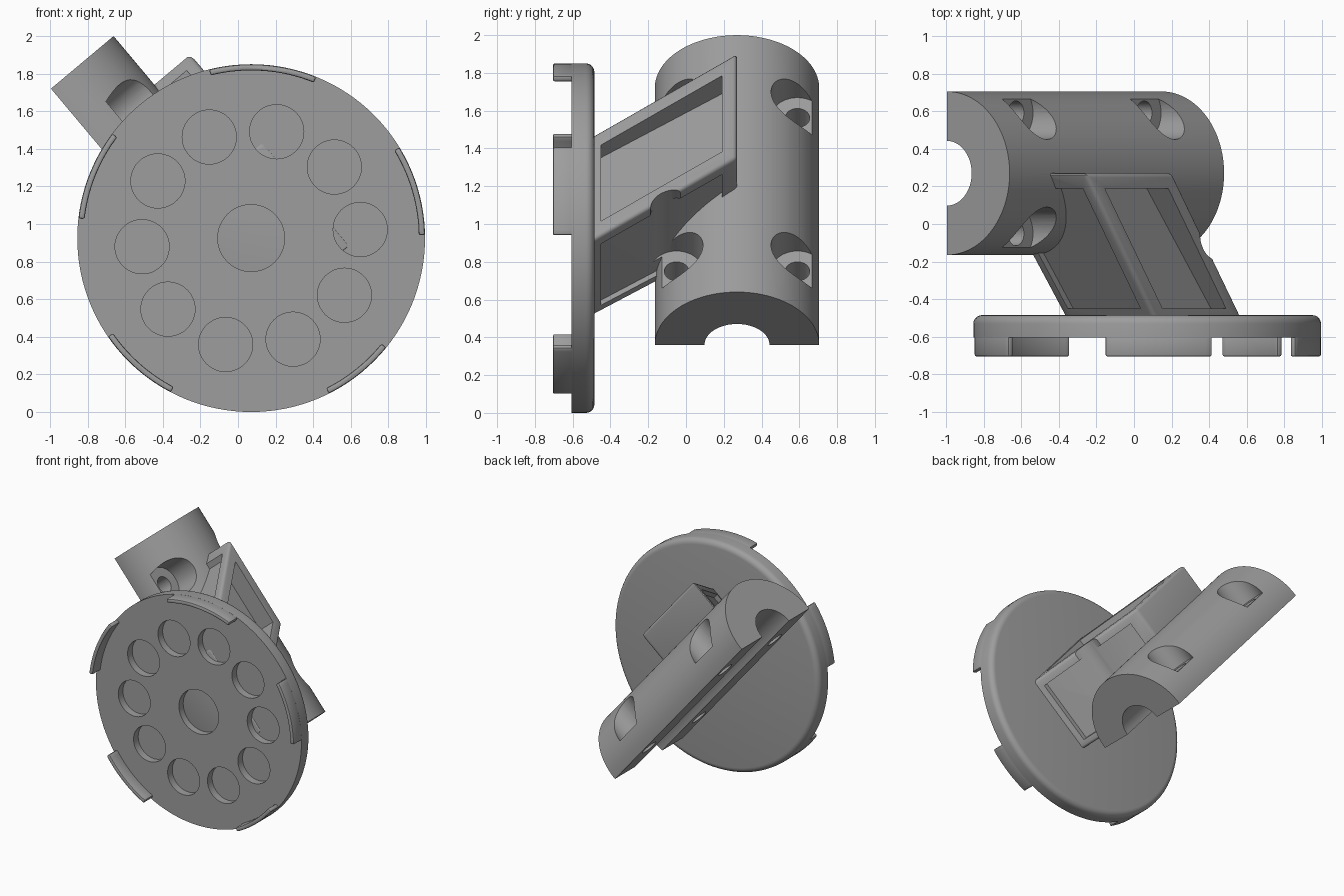
import bpy, bmesh, math
from mathutils import Matrix, Vector

if "Cube" in bpy.data.objects:
    bpy.data.objects.remove(bpy.data.objects["Cube"])

grey = bpy.data.materials.new("plain_grey")
grey.diffuse_color = (0.34, 0.34, 0.34, 1)
grey.use_nodes = True
grey.node_tree.nodes["Principled BSDF"].inputs["Base Color"].default_value = grey.diffuse_color

# Clamp frame: local X runs along the tube, local Z points out to its crown
FRAME = Matrix.Translation((-0.995, 0, 1.72)) @ Matrix.Rotation(math.radians(50), 4, 'Y')
R, LENGTH, AXIS_Y = 0.435, 1.775, 0.27
DISC_X, DISC_Z, DISC_R = 0.07, 0.925, 0.925


def loft(name, rings, matrix=Matrix()):
    """Skin a stack of equal rings and cap both ends."""
    bm = bmesh.new()
    loops = [[bm.verts.new(matrix @ Vector(p)) for p in ring] for ring in rings]
    n = len(loops[0])
    for a, b in zip(loops, loops[1:]):
        for i in range(n):
            j = (i + 1) % n
            bm.faces.new((a[i], a[j], b[j], b[i]))
    bm.faces.new(loops[0])
    bm.faces.new(loops[-1])
    bmesh.ops.recalc_face_normals(bm, faces=bm.faces)
    mesh = bpy.data.meshes.new(name)
    bm.to_mesh(mesh)
    bm.free()
    mesh.materials.append(grey)
    ob = bpy.data.objects.new(name, mesh)
    bpy.context.collection.objects.link(ob)
    return ob


def apply_modifier(ob, mod):
    bpy.context.view_layer.objects.active = ob
    bpy.ops.object.modifier_apply(modifier=mod.name)


def combine(ob, other, operation='DIFFERENCE'):
    mod = ob.modifiers.new("boolean", 'BOOLEAN')
    mod.operation, mod.solver, mod.object = operation, 'EXACT', other
    apply_modifier(ob, mod)
    bpy.data.objects.remove(other)


def bevel(ob, width, segments=3):
    mod = ob.modifiers.new("bevel", 'BEVEL')
    mod.width, mod.segments = width, segments
    mod.limit_method, mod.angle_limit = 'ANGLE', math.radians(40)
    apply_modifier(ob, mod)


def smooth(ob):
    bpy.ops.object.select_all(action='DESELECT')
    ob.select_set(True)
    bpy.context.view_layer.objects.active = ob
    bpy.ops.object.shade_smooth_by_angle(angle=math.radians(30))


def circle_xz(x, z, r, y, n=48):
    return [(x + r * math.cos(2 * math.pi * i / n), y, z + r * math.sin(2 * math.pi * i / n))
            for i in range(n)]


def leaning_box(name, p0, p1, y0, y1, q0, q1):
    """Box that leans along the tube as it rises from the disc."""
    rings = []
    for y in (y0, y1):
        s = 0.33 + (AXIS_Y - y) * 0.748
        lift = (AXIS_Y - y) * 0.07
        rings.append([(s + p0, y, q0 + lift), (s + p1, y, q0 + lift), (s + p1, y, q1), (s + p0, y, q1)])
    return loft(name, rings, FRAME)


# Leaning arm with framed recesses on its four sides
W, H = 0.725, 0.685
arm = leaning_box("arm", 0, W, -0.55, AXIS_Y, 0.004, H)
bevel(arm, 0.022)
for p0, p1, q0, q1 in ((0.10, W - 0.10, H - 0.155, H + 0.2),
                       (-0.2, 0.045, 0.06, H - 0.07),
                       (W - 0.035, W + 0.2, 0.06, H - 0.07),
                       (0.08, W - 0.08, -0.2, 0.03)):
    combine(arm, leaning_box("recess", p0, p1, -0.45, 0.19, q0, q1))

# Half tube clamp
N = 64
half = [(AXIS_Y + R * math.cos(math.pi * i / N), R * math.sin(math.pi * i / N)) for i in range(N + 1)]
clamp = loft("clamp_and_arm", [[(p, y, q) for y, q in half] for p in (0, LENGTH)], FRAME)
combine(clamp, arm, 'UNION')

# Bore along the tube
bore = [(AXIS_Y + 0.172 * math.cos(math.pi * i / 24), 0.172 * math.sin(math.pi * i / 24)) for i in range(48)]
combine(clamp, loft("bore", [[(p, y, q) for y, q in bore] for p in (-0.1, LENGTH + 0.1)], FRAME))

# Four bolt holes with counterbores
for p in (LENGTH / 2 - 0.53, LENGTH / 2 + 0.53):
    for side in (-1, 1):
        for r, q0, q1 in ((0.14, 0.18, 0.95), (0.065, -0.1, 0.3)):
            ring = [(p + r * math.cos(math.pi * i / 20), AXIS_Y + side * 0.32 + r * math.sin(math.pi * i / 20))
                    for i in range(40)]
            combine(clamp, loft("bolt", [[(a, b, q) for a, b in ring] for q in (q0, q1)], FRAME))
smooth(clamp)

# Disc with a rounded back edge
F = 0.045
profile = [(DISC_R, -0.605)] + [(DISC_R - F + F * math.cos(t * math.pi / 10), -0.485 - F + F * math.sin(t * math.pi / 10))
                                for t in range(6)]
disc = loft("disc", [circle_xz(DISC_X, DISC_Z, r, y, 128) for r, y in profile])

# Ten round pockets and a larger central one
pockets = [(DISC_X, DISC_Z, 0.178)]
for k in range(10):
    a = math.radians(4.5 + 36 * k)
    pockets.append((DISC_X + 0.582 * math.cos(a), DISC_Z + 0.582 * math.sin(a), 0.144))
for x, z, r in pockets:
    combine(disc, loft("pocket", [circle_xz(x, z, r, y) for y in (-0.7, -0.545)]))
smooth(disc)

# Rim tabs at the front
for k, (a0, a1) in enumerate(((1, 31.5), (68, 104), (143, 173.5), (214.5, 242.5), (296.5, 321))):
    angles = [math.radians(a0 + (a1 - a0) * i / 16) for i in range(17)]
    outline = [(DISC_R - 0.0005, a) for a in angles] + [(0.892, a) for a in reversed(angles)]
    tab = loft(f"rim_tab_{k + 1}", [[(DISC_X + r * math.cos(a), y, DISC_Z + r * math.sin(a)) for r, a in outline]
                                    for y in (-0.705, -0.58)])
    bevel(tab, 0.01, 2)
    smooth(tab)
